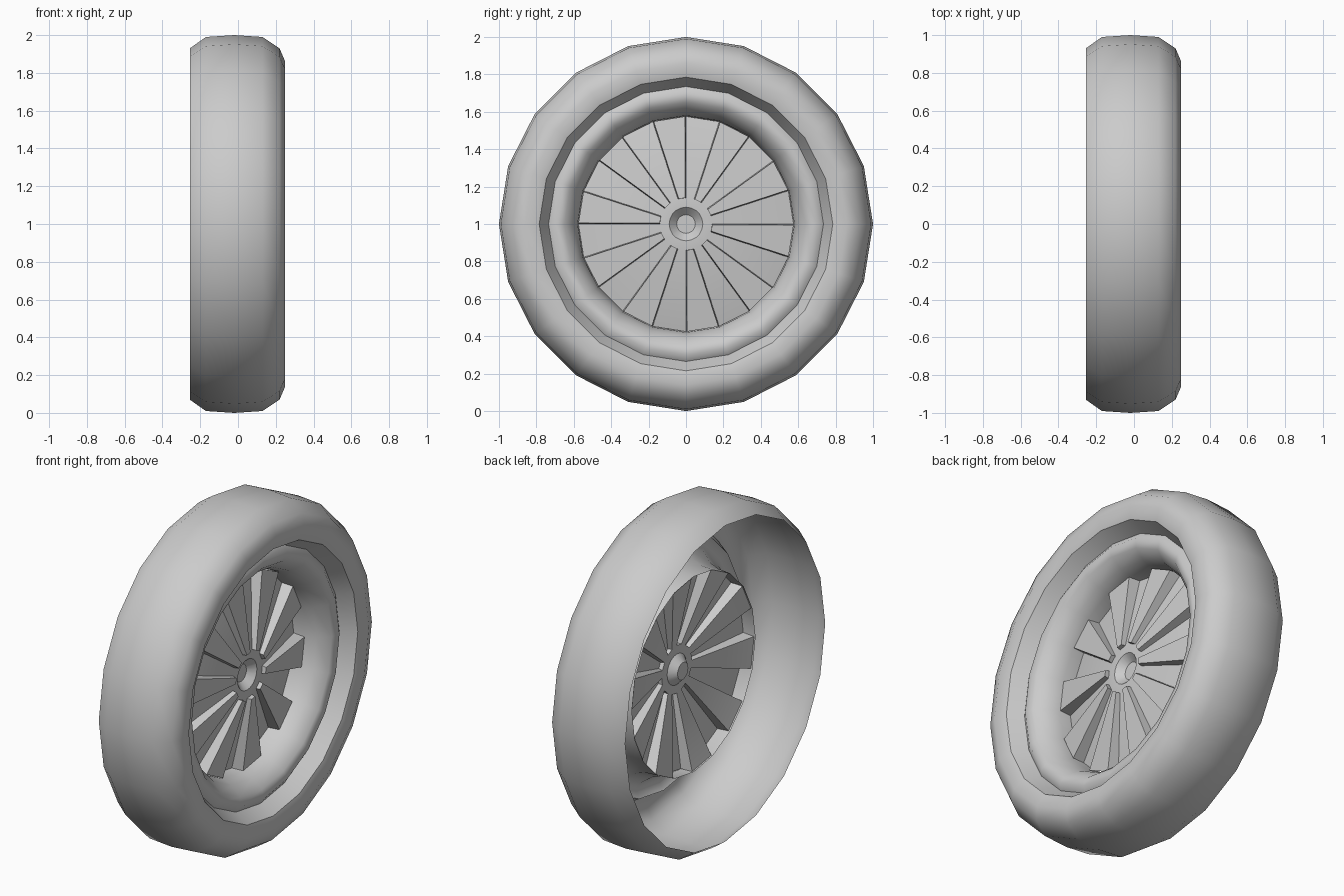
import bpy, bmesh
from math import cos, sin, pi

if "Cube" in bpy.data.objects:
    bpy.data.objects.remove(bpy.data.objects["Cube"])

N = 20  # sides around the axle


def pt(x, r, k, shift=0):
    # Point at step k; shift slides it sideways by a fixed distance
    a = 2 * pi * k / N + shift / r
    return (x, r * cos(a), 1 + r * sin(a))


def finish(name, bm, angle):
    bmesh.ops.remove_doubles(bm, verts=bm.verts, dist=0.0005)
    bmesh.ops.recalc_face_normals(bm, faces=bm.faces)
    me = bpy.data.meshes.new(name)
    bm.to_mesh(me)
    bm.free()
    ob = bpy.data.objects.new(name, me)
    bpy.context.collection.objects.link(ob)
    bpy.ops.object.select_all(action='DESELECT')
    ob.select_set(True)
    bpy.context.view_layer.objects.active = ob
    bpy.ops.object.shade_smooth_by_angle(angle=angle)


def face(bm, *pts):
    bm.faces.new([bm.verts.new(p) for p in pts])


def lathe(bm, profile):
    # Spin an (x, radius) profile around the axle
    for (x0, r0), (x1, r1) in zip(profile, profile[1:]):
        for k in range(N):
            face(bm, pt(x0, r0, k), pt(x0, r0, k + 1), pt(x1, r1, k + 1), pt(x1, r1, k))


# Tyre: open shell at the back, rolled sidewall at the front, stepped inner bead
bm = bmesh.new()
lathe(bm, [(-.255, .93), (-.17, .99), (-.02, 1), (.13, .99), (.22, .93),
           (.25, .86), (.23, .785), (.145, .735)])
finish("tyre", bm, pi * 42 / 180)

# Rim: rounded lip flowing into the barrel
bm = bmesh.new()
lathe(bm, [(.145, .735), (.17, .70), (.155, .65), (.09, .60), (.03, .58), (-.05, .575)])
finish("rim", bm, pi / 3)

# Spoke disc: raised wedges stand on a dish that slopes away from the hub plate
bm = bmesh.new()
RI, RO = .14, .575
HIGH, LOW = (.085, .03), (.06, -.04)   # x at inner and outer radius
D = .005                               # draft of the wedge walls
for k in range(0, N, 2):
    # recessed wedge, continuous with the hub plate
    face(bm, pt(LOW[0], RI, k), pt(LOW[1], RO, k), pt(LOW[1], RO, k + 1), pt(LOW[0], RI, k + 1))
    # raised wedge
    a, b = k + 1, k + 2
    face(bm, pt(HIGH[0], RI, a, D), pt(HIGH[1], RO, a, D), pt(HIGH[1], RO, b, -D), pt(HIGH[0], RI, b, -D))
    # wedge walls: two radial, one at the hub
    for e, s in ((a, D), (b, -D)):
        face(bm, pt(LOW[0], RI, e), pt(LOW[1], RO, e), pt(HIGH[1], RO, e, s), pt(HIGH[0], RI, e, s))
    face(bm, pt(LOW[0], RI, a), pt(LOW[0], RI, b), pt(HIGH[0], RI, b, -D), pt(HIGH[0], RI, a, D))
# Hub plate with dished centre
lathe(bm, [(.06, .14), (.06, .09), (.02, .05)])
face(bm, *[pt(.02, .05, k) for k in range(N)])
finish("spoke_disc", bm, pi / 9)
